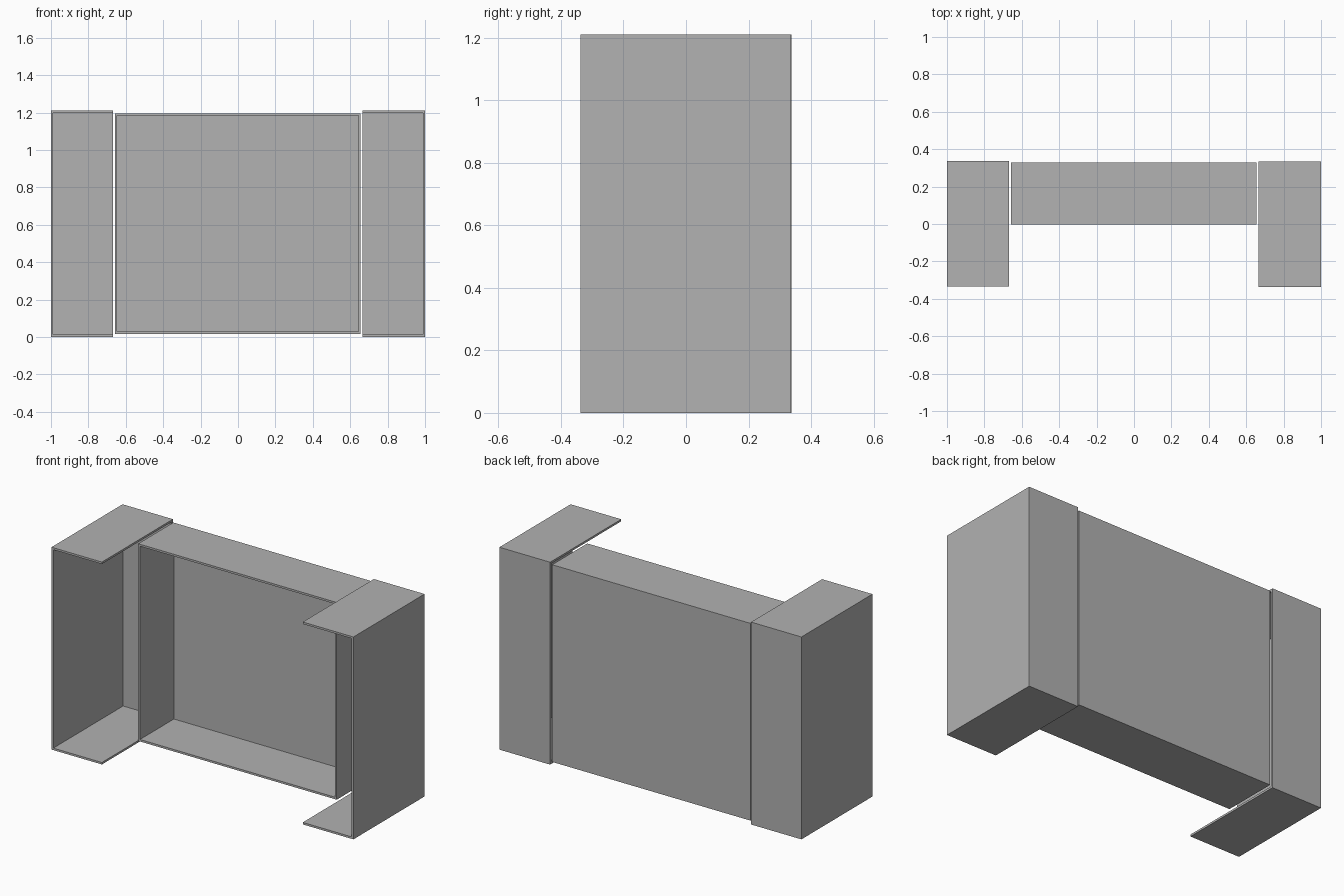
import bpy
import bmesh
from mathutils import Vector

default = bpy.data.objects.get("Cube")
if default:
    bpy.data.objects.remove(default, do_unlink=True)

WALL = 0.012

grey = bpy.data.materials.new("panel grey")
grey.use_nodes = True
colour = (0.445, 0.445, 0.445, 1)
grey.diffuse_color = colour
grey.node_tree.nodes["Principled BSDF"].inputs["Base Color"].default_value = colour


def open_case(name, low, high, open_sides):
    """Thin-walled box, with the sides facing the given directions left out."""
    low, high = Vector(low), Vector(high)
    size, centre = high - low, (low + high) / 2
    bm = bmesh.new()
    bmesh.ops.create_cube(bm, size=1)
    bm.normal_update()
    removed = [f for f in bm.faces
               if any(f.normal.dot(Vector(d)) > 0.9 for d in open_sides)]
    bmesh.ops.delete(bm, geom=removed, context='FACES')
    for v in bm.verts:
        v.co = Vector(a * b for a, b in zip(v.co, size))
    mesh = bpy.data.meshes.new(name)
    bm.to_mesh(mesh)
    bm.free()
    mesh.materials.append(grey)
    case = bpy.data.objects.new(name, mesh)
    case.location = centre
    bpy.context.collection.objects.link(case)
    # Panel thickness grows inward
    shell = case.modifiers.new("panel thickness", 'SOLIDIFY')
    shell.thickness = WALL
    shell.offset = -1
    shell.use_even_offset = True


FRONT, LEFT, RIGHT = (0, -1, 0), (1, 0, 0), (-1, 0, 0)

# Side cases, open at the front and toward the middle
open_case("right_case", (-1, -0.333, 0), (-0.667, 0.338, 1.21), [FRONT, LEFT])
open_case("left_case", (0.665, -0.338, 0), (1, 0.334, 1.21), [FRONT, RIGHT])

# Middle case, open at the front only
open_case("middle_case", (-0.658, -0.003, 0.017), (0.655, 0.329, 1.196), [FRONT])
